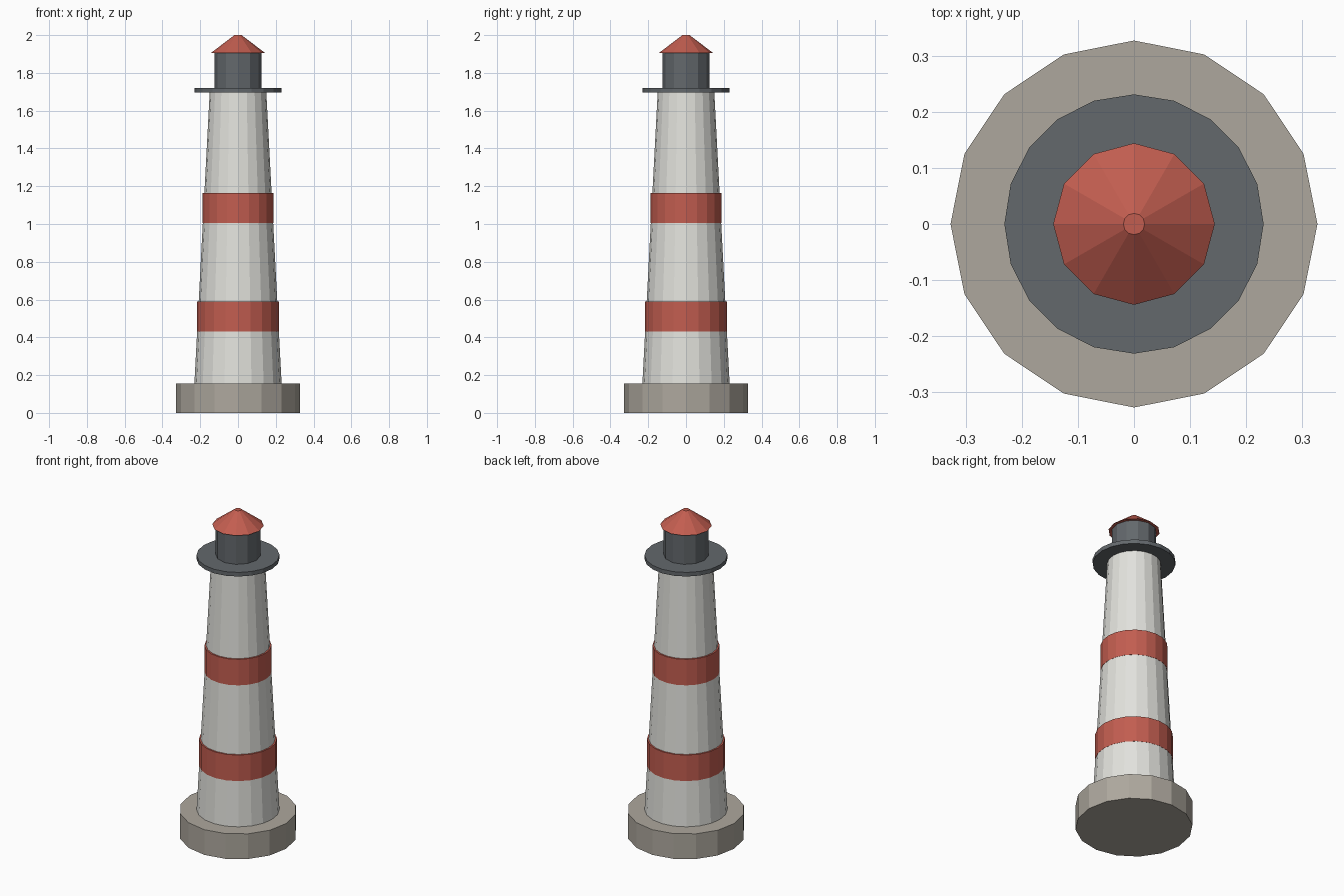
import bpy
import bmesh
import math

cube = bpy.data.objects.get("Cube")
if cube:
    bpy.data.objects.remove(cube, do_unlink=True)


def material(name, rgb):
    mat = bpy.data.materials.new(name)
    mat.use_nodes = True
    colour = (*rgb, 1.0)
    mat.diffuse_color = colour
    mat.node_tree.nodes["Principled BSDF"].inputs["Base Color"].default_value = colour
    return mat


def drum(name, mat, sides, bottom, top, r_bottom, r_top):
    """Flat-shaded tapered cylinder with a corner on the +x axis."""
    bm = bmesh.new()
    rings = []
    for z, r in ((bottom, r_bottom), (top, r_top)):
        angles = [math.tau * i / sides for i in range(sides)]
        rings.append([bm.verts.new((r * math.cos(a), r * math.sin(a), z)) for a in angles])
    low, high = rings
    for i in range(sides):
        j = (i + 1) % sides
        bm.faces.new((low[i], low[j], high[j], high[i]))
    bm.faces.new(low[::-1])
    bm.faces.new(high)
    mesh = bpy.data.meshes.new(name)
    bm.to_mesh(mesh)
    bm.free()
    mesh.materials.append(mat)
    obj = bpy.data.objects.new(name, mesh)
    bpy.context.collection.objects.link(obj)
    return obj


stone = material("warm stone", (0.42, 0.39, 0.34))
white = material("off white", (0.76, 0.76, 0.72))
red = material("brick red", (0.54, 0.11, 0.08))
slate = material("slate grey", (0.125, 0.138, 0.15))

# Foundation and tapering tower
drum("foundation", stone, 16, 0, 0.155, 0.327, 0.327)
drum("tower", white, 20, 0.155, 1.695, 0.231, 0.15)

# Painted bands stand straight around the taper
drum("lower_band", red, 20, 0.43, 0.59, 0.2175, 0.2175)
drum("upper_band", red, 20, 1.005, 1.165, 0.1875, 0.1875)

# Gallery, lantern room and roof
drum("gallery", slate, 20, 1.695, 1.72, 0.231, 0.231)
drum("lantern_room", slate, 12, 1.72, 1.905, 0.125, 0.125)
drum("roof", red, 12, 1.905, 2.0, 0.144, 0.019)
